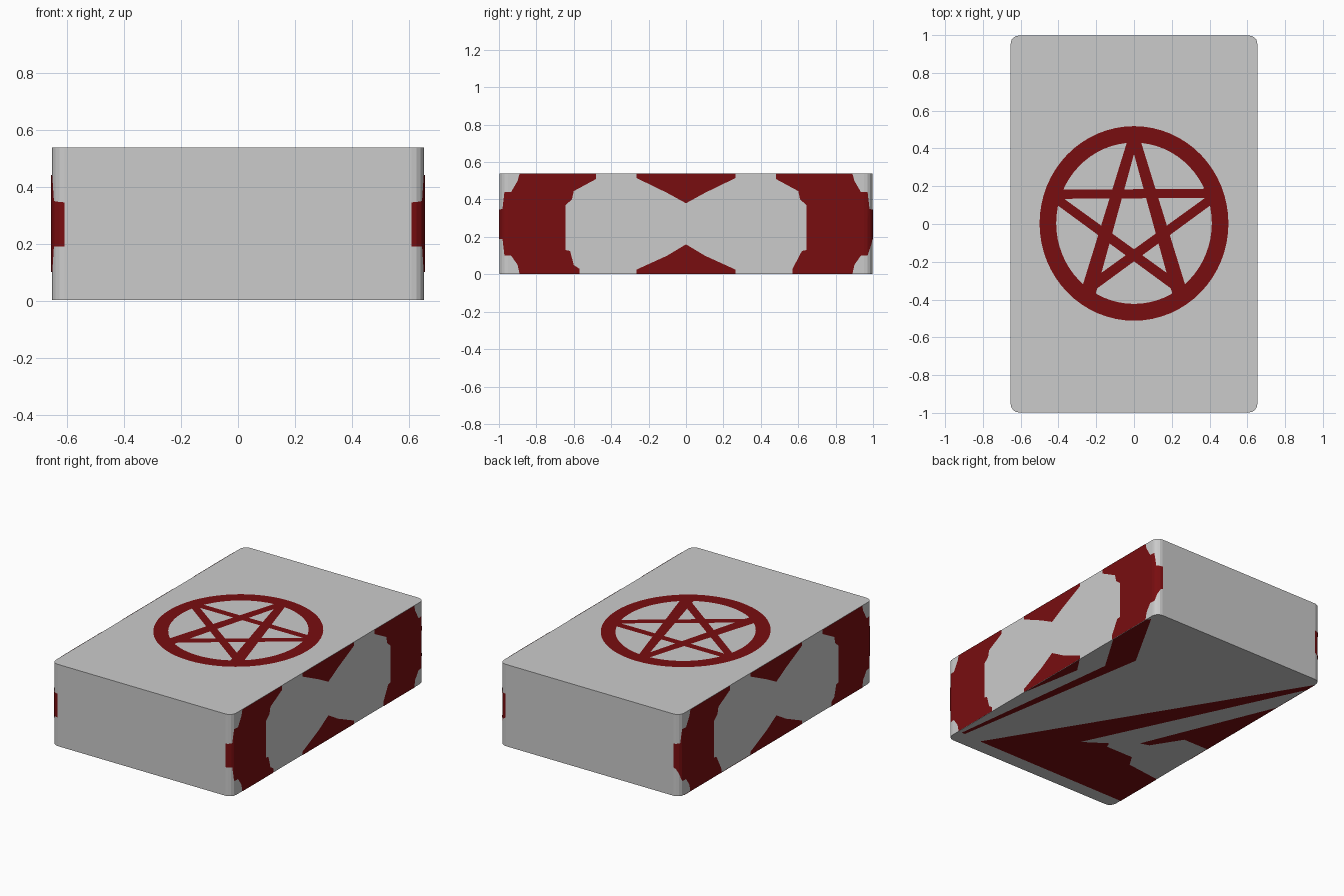
import bpy, bmesh, math
from mathutils import Vector

if "Cube" in bpy.data.objects:
    bpy.data.objects.remove(bpy.data.objects["Cube"])

W, L, H, R, E = 0.653, 0.998, 0.538, 0.045, 0.002   # half sizes, height, corner radius, paint lift


def material(name, rgb):
    m = bpy.data.materials.new(name)
    m.diffuse_color = (*rgb, 1)
    m.use_nodes = True
    m.node_tree.nodes["Principled BSDF"].inputs["Base Color"].default_value = m.diffuse_color
    return m


GREY = material("light grey card", (0.6, 0.6, 0.6))
RED = material("dark red paint", (0.19, 0.004, 0.005))


def add_object(name, bm, mat):
    me = bpy.data.meshes.new(name)
    bm.to_mesh(me)
    bm.free()
    me.materials.append(mat)
    ob = bpy.data.objects.new(name, me)
    bpy.context.collection.objects.link(ob)
    return ob


def painted(name, polys, place, outward, cuts=()):
    """Flat painted shapes: 2D outlines, cut at fold lines, then placed on a surface."""
    bm = bmesh.new()
    for pts in polys:
        bm.faces.new([bm.verts.new((p[0], p[1], 0)) for p in pts])
    bmesh.ops.triangulate(bm, faces=bm.faces[:])
    for c in cuts:
        bmesh.ops.bisect_plane(bm, geom=bm.verts[:] + bm.edges[:] + bm.faces[:],
                               plane_co=(c, 0, 0), plane_no=(1, 0, 0))
    for v in bm.verts:
        v.co = place(v.co.x, v.co.y)
    bm.normal_update()
    for f in bm.faces:
        if f.normal.dot(Vector(outward)) < 0:
            f.normal_flip()
    return add_object(name, bm, RED)


# box body with rounded upright corners
bm = bmesh.new()
bmesh.ops.create_cube(bm, size=1)
for v in bm.verts:
    v.co = (v.co.x * 2 * W, v.co.y * 2 * L, E if v.co.z < 0 else H)
upright = [e for e in bm.edges if abs(e.verts[0].co.z - e.verts[1].co.z) > 0.1]
bmesh.ops.bevel(bm, geom=upright, offset=R, segments=4, profile=0.5, affect='EDGES')
add_object("box_body", bm, GREY)

# five-pointed star in a ring on the lid
N = 64


def ellipse(i, a, b, cy):
    t = 2 * math.pi * i / N
    return (a * math.cos(t), cy + b * math.sin(t))


def bar(a, b, wa, wb):
    a, b = Vector(a), Vector(b)
    n = (b - a).normalized().orthogonal()
    return [a + n * wa, b + n * wb, b - n * wb, a - n * wa]


star = [[ellipse(i, .5, .515, .003), ellipse(i + 1, .5, .515, .003),
         ellipse(i + 1, .412, .427, .004), ellipse(i, .412, .427, .004)] for i in range(N)]
star.append(bar((-.42, .157), (.42, .163), .024, .024))
for s in (-1, 1):
    star.append(bar((s * .008, .44), (s * .25, -.39), .026, .04))
    star.append(bar((s * .42, .14), (-s * .26, -.355), .024, .027))
painted("lid_star", star, lambda x, y: (x, y, H + E), (0, 0, 1))

# painted patches on both long sides, wrapping round the corners
end_patch = [(.57, 0), (.89, 0), (.9, .05), (.935, .1), (.97, .1), (.98, .19), (.998, .19),
             (.998, .345), (.98, .35), (.97, .44), (.935, .44), (.9, .5), (.89, H),
             (.48, H), (.48, .51), (.6, .445), (.61, .4), (.645, .37), (.645, .13),
             (.62, .125), (.6, .05), (.57, .03)]
patches = [[(s * y, z) for y, z in end_patch] for s in (-1, 1)]
patches.append([(-.265, H), (-.265, .515), (-.1, .435), (0, .38), (.1, .435), (.265, .515), (.265, H)])
patches.append([(-.265, E), (-.265, .025), (-.1, .1), (0, .16), (.1, .1), (.265, .025), (.265, E)])
folds = [s * (L - R + R * math.sin(math.radians(a))) for s in (-1, 1) for a in (0, 22.5, 45, 67.5)]


def on_side(side):
    def place(y, z):
        d = min(max(abs(y) - (L - R), 0) / R, 1)
        c = math.sqrt(1 - d * d)
        x = W - R + R * c + E * c
        return (side * x, y + math.copysign(E * d, y), max(z, E))
    return place


for side, name in ((1, "right_side_paint"), (-1, "left_side_paint")):
    painted(name, patches, on_side(side), (side, 0, 0), folds)

# angular paint on the underside
under = [
    [(.475, -.9), (-W, .95), (-W, .87), (0, -.51), (-.145, -.41), (-.163, -.45),
     (-.36, -.45), (-.41, -.53), (-W, -.56), (-W, -.905)],
    [(-.29, -.29), (-W, .59), (-W, -.08), (-.47, -.08), (-.35, -.27)],
    [(.635, .92), (.38, .47), (.605, -.89), (.63, -.89), (.483, .3), (W, .58), (W, .9)],
    [(W, .26), (.58, .15), (W, -.26)],
]
painted("underside_paint", under, lambda x, y: (x, y, 0), (0, 0, -1))
